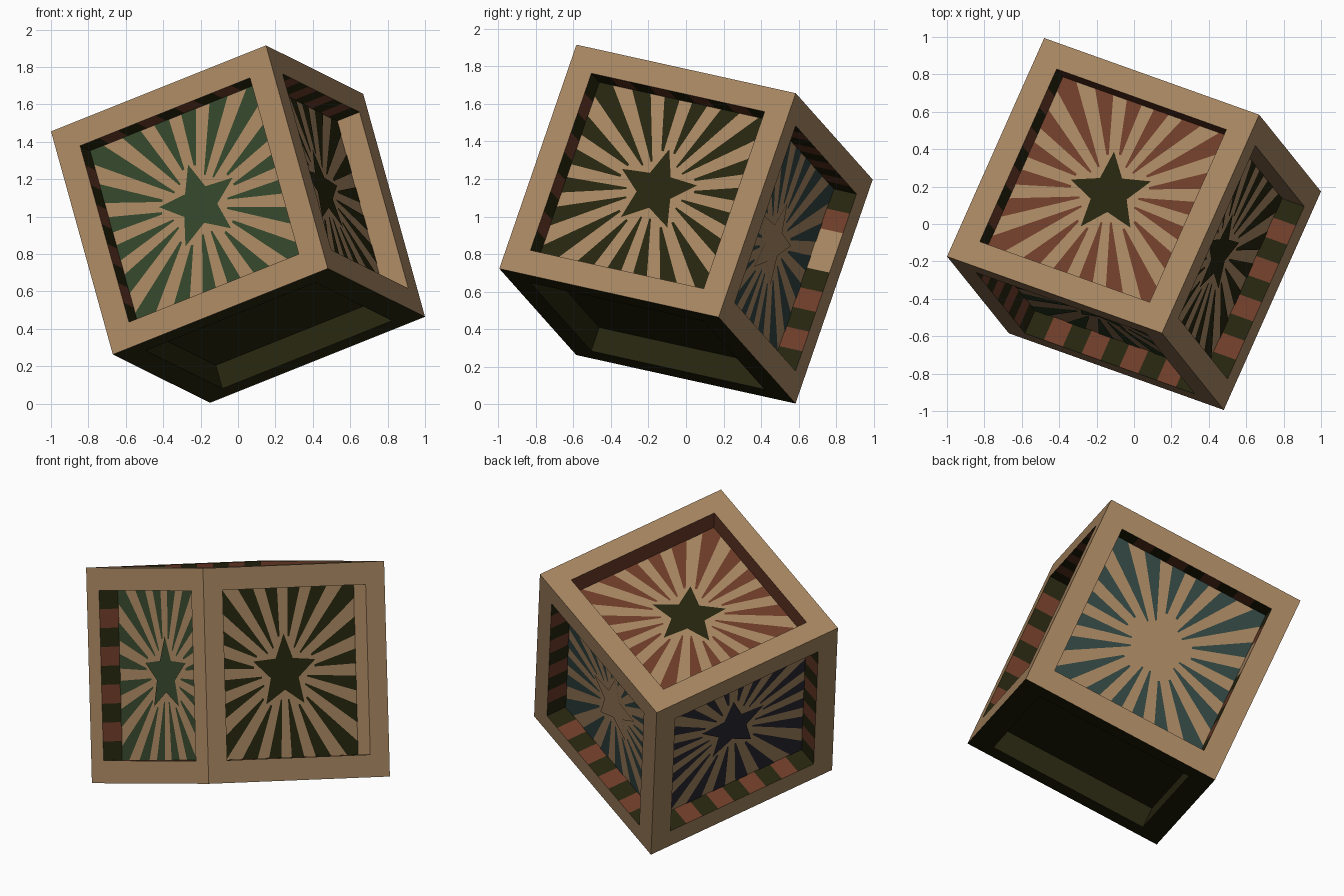
import bpy, bmesh
from math import sin, cos, pi, radians
from mathutils import Matrix, Vector

if "Cube" in bpy.data.objects:
    bpy.data.objects.remove(bpy.data.objects["Cube"], do_unlink=True)

HALF = 0.652          # half of the crate's edge
BAR = 0.137           # square section of the frame bars
OPEN = HALF - BAR     # half of each opening
STRIPES = 9
RAYS = 20


def make_material(name, rgb):
    linear = [((c / 255 + 0.055) / 1.055) ** 2.4 for c in rgb] + [1]
    mat = bpy.data.materials.new(name)
    mat.use_nodes = True
    mat.diffuse_color = linear
    bsdf = mat.node_tree.nodes["Principled BSDF"]
    bsdf.inputs["Base Color"].default_value = linear
    bsdf.inputs["Roughness"].default_value = 0.9
    return mat


NAMES = ["tan", "red", "olive", "green", "teal", "navy"]
TAN, RED, OLIVE, GREEN, TEAL, NAVY = range(6)
RGB = [(166, 133, 96), (109, 60, 40), (38, 37, 15),
       (52, 70, 42), (50, 69, 65), (40, 39, 50)]
MATS = [make_material(n + " paint", c) for n, c in zip(NAMES, RGB)]

# Tilted pose of the whole crate
ax = Vector((1.15, -0.41, 0.46)).normalized()
az = Vector((-0.33, 0.41, 1.19))
az = (az - ax * az.dot(ax)).normalized()
ay = az.cross(ax)
POSE = Matrix.Translation((0, 0, 0.96)) @ Matrix((ax, ay, az)).transposed().to_4x4()


def add_object(name, bm, matrix):
    mesh = bpy.data.meshes.new(name)
    bm.to_mesh(mesh)
    bm.free()
    for mat in MATS:
        mesh.materials.append(mat)
    obj = bpy.data.objects.new(name, mesh)
    obj.matrix_world = matrix
    bpy.context.collection.objects.link(obj)
    return obj


def add_face(bm, points, colour):
    face = bm.faces.new([bm.verts.new(p) for p in points])
    face.material_index = colour


# Outer frame: a cube with an opening in each side, dark underneath
bm = bmesh.new()
bmesh.ops.create_cube(bm, size=2 * HALF)
sides = list(bm.faces)
bmesh.ops.inset_individual(bm, faces=sides, thickness=BAR, use_even_offset=True)
bmesh.ops.delete(bm, geom=sides, context='FACES')
bm.normal_update()
for f in bm.faces:
    f.material_index = OLIVE if f.normal.z < -0.9 else TAN
add_object("crate_frame", bm, POSE)


def polar(r, a, z):
    return (r * cos(a), r * sin(a), z)


def edge_radius(a):
    return OPEN / max(abs(cos(a)), abs(sin(a)))


def wall_colour(side, wall, i):
    if side == "bottom":
        return OLIVE
    if side == "top" and wall != 2:
        return RED
    if side == "right" and wall == 0:
        return TAN
    if side == "back" and wall == 0 and i in (STRIPES - 3, STRIPES - 4):
        return TAN
    return RED if i % 2 else OLIVE


def build_side(side, normal, up, panel, rays, star, tip):
    n, v = Vector(normal), Vector(up)
    u = v.cross(n)
    local = POSE @ Matrix((u, v, n)).transposed().to_4x4()

    # Striped lining of the recess
    bm = bmesh.new()
    for wall in range(4):
        spin = Matrix.Rotation(wall * pi / 2, 3, 'Z')
        for i in range(STRIPES):
            a, b = (OPEN * (2 * k / STRIPES - 1) for k in (i, i + 1))
            quad = [(OPEN, a, OPEN), (OPEN, a, HALF), (OPEN, b, HALF), (OPEN, b, OPEN)]
            add_face(bm, [spin @ Vector(p) for p in quad], wall_colour(side, wall, i))
    add_object(side + "_lining", bm, local)

    # Recessed panel
    bm = bmesh.new()
    corners = [(-1, -1), (1, -1), (1, 1), (-1, 1)]
    add_face(bm, [(x * OPEN, y * OPEN, OPEN) for x, y in corners], panel)
    add_object(side + "_panel", bm, local)
    if rays is None:
        return

    # Sunburst rays that widen towards the opening
    bm = bmesh.new()
    step = 2 * pi / RAYS
    z = OPEN + 0.003
    for k in range(RAYS):
        a = tip + (k + 0.5) * step
        start = 0.22 if k % 4 in (0, 3) else 0.165
        pts = [polar(start, a + 0.03, z), polar(start, a - 0.03, z)]
        for t in (-1, -0.5, 0, 0.5, 1):
            b = a + t * step * 0.27
            pts.append(polar(edge_radius(b), b, z))
        add_face(bm, pts, rays)
    add_object(side + "_rays", bm, local)

    # Five-pointed star
    bm = bmesh.new()
    pts = [polar(0.105 if k % 2 else 0.235, tip + k * pi / 5, z + 0.002)
           for k in range(10)]
    add_face(bm, pts, star)
    add_object(side + "_star", bm, local)


UP = (0, 0, 1)
UPRIGHT = radians(90)
build_side("front", (0, -1, 0), UP, TAN, GREEN, GREEN, UPRIGHT)
build_side("right", (1, 0, 0), UP, TAN, OLIVE, OLIVE, UPRIGHT)
build_side("back", (0, 1, 0), UP, TAN, TEAL, TAN, UPRIGHT)
build_side("left", (-1, 0, 0), UP, TAN, NAVY, NAVY, UPRIGHT)
build_side("top", (0, 0, 1), (0, 1, 0), TAN, RED, OLIVE, radians(180))
build_side("bottom", (0, 0, -1), (0, 1, 0), OLIVE, None, None, 0)
